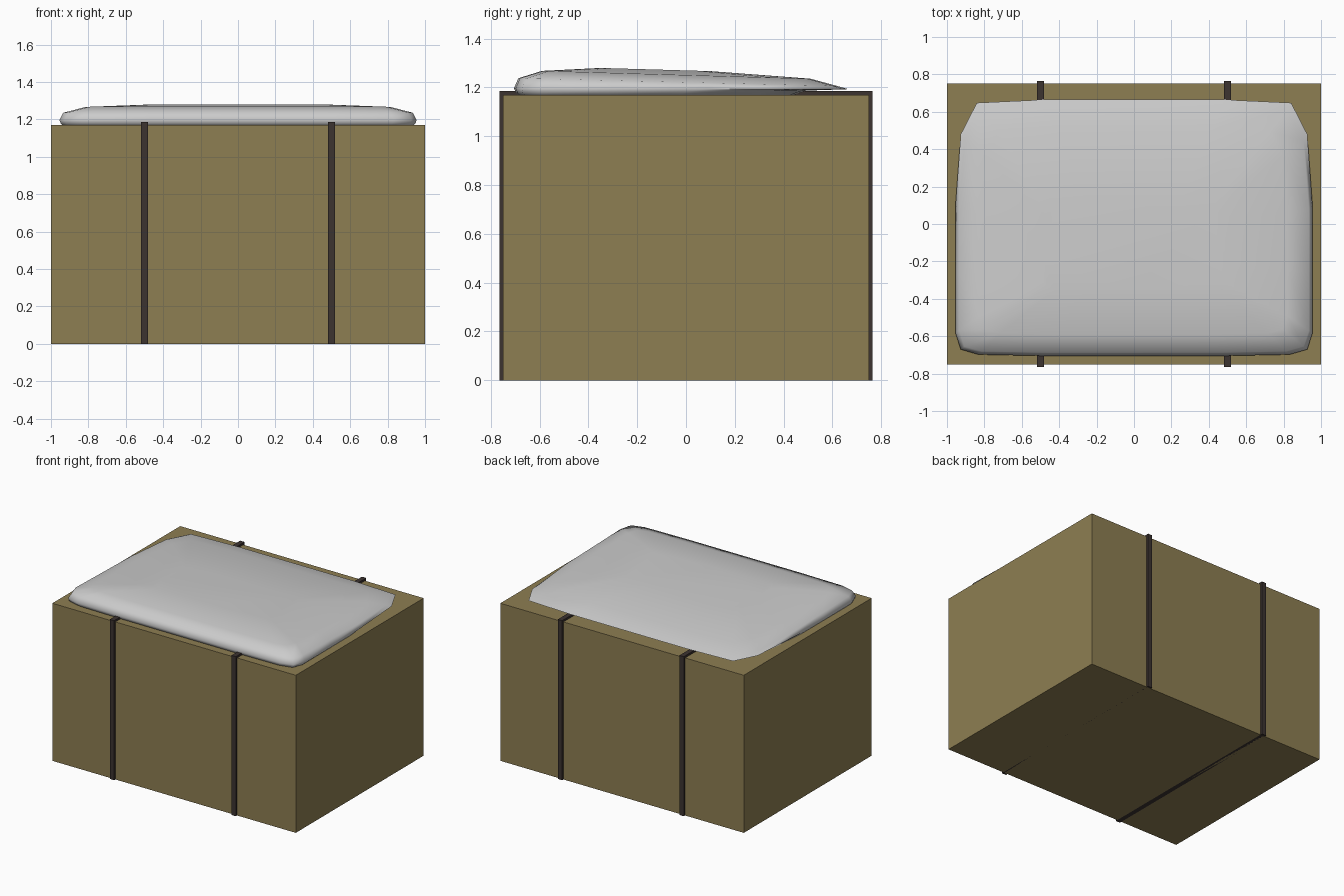
import bpy, bmesh

if "Cube" in bpy.data.objects:
    bpy.data.objects.remove(bpy.data.objects["Cube"])


def material(name, rgb):
    m = bpy.data.materials.new(name)
    m.diffuse_color = (*rgb, 1)
    m.use_nodes = True
    m.node_tree.nodes["Principled BSDF"].inputs["Base Color"].default_value = m.diffuse_color
    return m


def box(name, size, loc, mat):
    bpy.ops.mesh.primitive_cube_add(size=1, location=loc)
    o = bpy.context.object
    o.name = name
    o.scale = size
    bpy.ops.object.transform_apply(location=False, rotation=False, scale=True)
    o.data.materials.append(mat)
    return o


straw = material("straw", (0.27, 0.21, 0.085))
twine = material("twine", (0.045, 0.033, 0.03))

# Straw bale block
box("bale", (2, 1.5, 1.17), (0, 0, 0.585), straw)

# Two straps wrapped round the bale
for side, x in (("left", -0.5), ("right", 0.5)):
    box("strap_" + side, (0.036, 1.53, 1.185), (x, 0, 0.5925), twine)

# Cushion outline (right half, front to back), mirrored to a closed loop
half = [(0, -1), (0.5, -1), (0.87, -0.99), (0.97, -0.95), (1, -0.82),
        (1, -0.35), (1, 0.17), (0.97, 0.73), (0.88, 0.975), (0.5, 1), (0, 1)]
outline = half + [(-u, v) for u, v in half[-2:0:-1]]

# Cushion rings: half width, front y, back y, front z, back z
rings = [
    (0.935, -0.685, 0.43, 1.165, 1.165),
    (0.948, -0.697, 0.49, 1.178, 1.187),
    (0.955, -0.705, 0.665, 1.197, 1.193),
    (0.935, -0.687, 0.62, 1.238, 1.206),
    (0.82, -0.59, 0.51, 1.268, 1.236),
    (0.48, -0.35, 0.10, 1.280, 1.267),
]
bm = bmesh.new()
loops = []
for w, y0, y1, z0, z1 in rings:
    loop = []
    for u, v in outline:
        t = (v + 1) / 2
        loop.append(bm.verts.new((u * w, y0 + (y1 - y0) * t, z0 + (z1 - z0) * t)))
    loops.append(loop)
n = len(outline)
for a, b in zip(loops, loops[1:]):
    for i in range(n):
        j = (i + 1) % n
        bm.faces.new((a[i], a[j], b[j], b[i]))
bm.faces.new(loops[-1])
bm.faces.new(loops[0][::-1])
bmesh.ops.recalc_face_normals(bm, faces=bm.faces)
mesh = bpy.data.meshes.new("cushion")
bm.to_mesh(mesh)
bm.free()
cushion = bpy.data.objects.new("cushion", mesh)
bpy.context.collection.objects.link(cushion)
bpy.ops.object.select_all(action='DESELECT')
cushion.select_set(True)
bpy.context.view_layer.objects.active = cushion
bpy.ops.object.shade_smooth_by_angle(angle=1.2)
